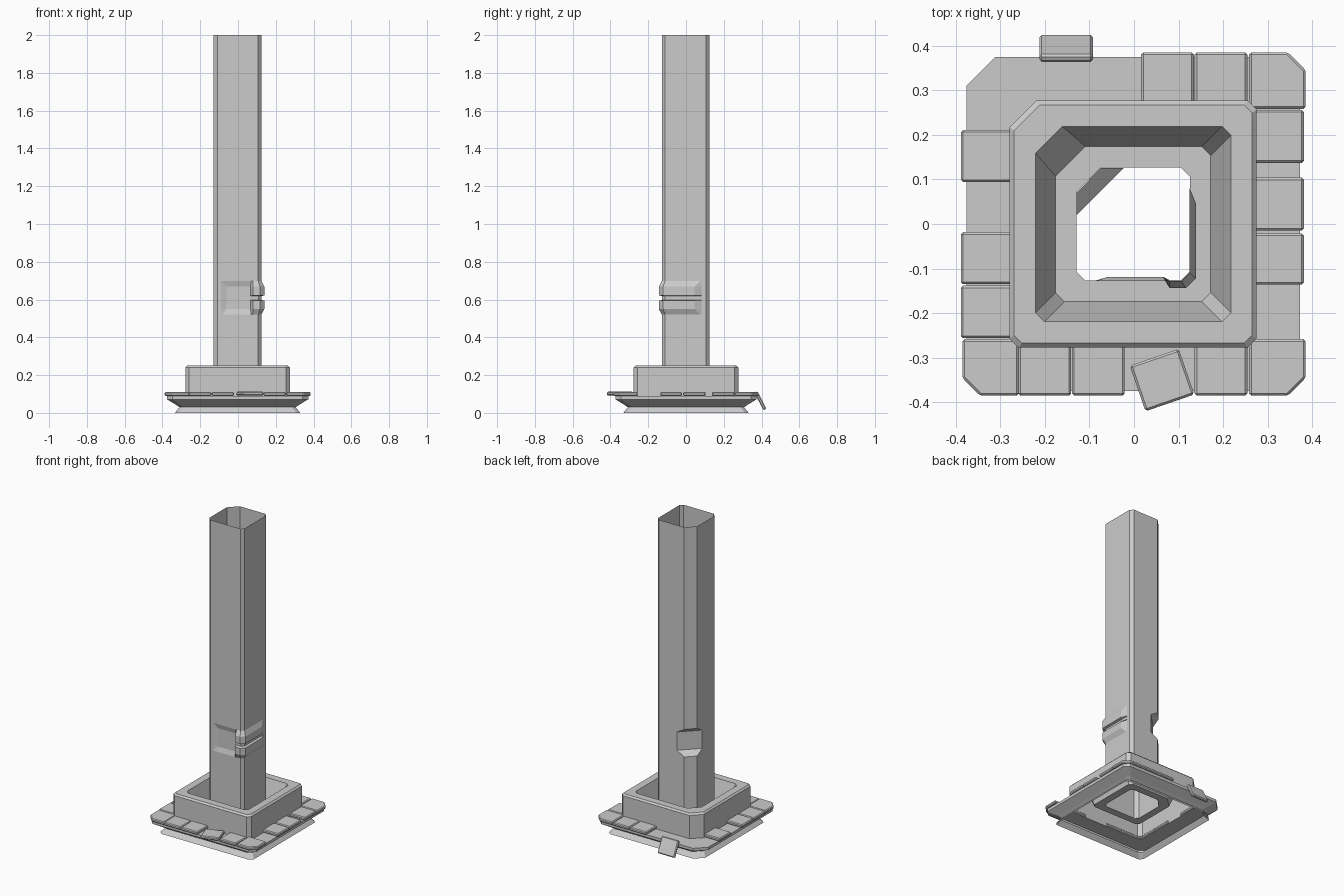
import bpy, bmesh, math
from mathutils import Matrix

if "Cube" in bpy.data.objects:
    bpy.data.objects.remove(bpy.data.objects["Cube"])


def add_object(name, bm):
    mesh = bpy.data.meshes.new(name)
    bm.to_mesh(mesh)
    bm.free()
    ob = bpy.data.objects.new(name, mesh)
    bpy.context.collection.objects.link(ob)
    return ob


def loft(name, rings):
    """Skin a stack of counter-clockwise rings, open at both ends."""
    bm = bmesh.new()
    loops = [[bm.verts.new((x, y, z)) for x, y in pts] for z, pts in rings]
    for a, b in zip(loops, loops[1:]):
        n = len(a)
        for i in range(n):
            j = (i + 1) % n
            bm.faces.new((a[i], a[j], b[j], b[i]))
    return add_object(name, bm)


def square(r, c, big, off=-0.002):
    """Square with cut corners; the back left corner has a bigger cut."""
    pts = [(-r + c, -r), (r - c, -r), (r, -r + c), (r, r - c),
           (r - c, r), (-r + big, r), (-r, r - big), (-r, -r + c)]
    return [(x + off, y) for x, y in pts]


def tile(name, pts, thickness=0.02):
    """Flat slab with its underside at z = 0 and softened edges."""
    bm = bmesh.new()
    face = bm.faces.new([bm.verts.new((x, y, 0)) for x, y in pts])
    ext = bmesh.ops.extrude_face_region(bm, geom=[face])
    top = [v for v in ext["geom"] if isinstance(v, bmesh.types.BMVert)]
    bmesh.ops.translate(bm, vec=(0, 0, thickness), verts=top)
    bmesh.ops.recalc_face_normals(bm, faces=bm.faces)
    ob = add_object(name, bm)
    mod = ob.modifiers.new("soft_edges", "BEVEL")
    mod.width = 0.005
    mod.segments = 1
    return ob


def rect(x0, x1, y0, y1):
    return [(x0, y0), (x1, y0), (x1, y1), (x0, y1)]


# Base: one shell from the foot, over the rim and block, down into the socket
base_profile = [
    (0.0, 0.332, 0.02, 0.05), (0.03, 0.308, 0.02, 0.05),
    (0.042, 0.325, 0.025, 0.055), (0.072, 0.374, 0.03, 0.064),
    (0.09, 0.374, 0.03, 0.064), (0.09, 0.277, 0.02, 0.06),
    (0.24, 0.277, 0.02, 0.06), (0.25, 0.267, 0.018, 0.058),
    (0.25, 0.219, 0.02, 0.06), (0.11, 0.174, 0.02, 0.067),
    (0.11, 0.127, 0.02, 0.055)]
loft("base", [(z, square(r, c, big)) for z, r, c, big in base_profile])

# Shaft cross-sections: plain, damaged (dent, corner lump, chip) and grooved
plain = [(-0.108, -0.128), (-0.09, -0.128), (-0.085, -0.128), (0.07, -0.128),
         (0.08, -0.128), (0.107, -0.128), (0.124, -0.11), (0.124, 0.075),
         (0.124, 0.082), (0.124, 0.107), (0.106, 0.125), (-0.075, 0.125),
         (-0.129, 0.07), (-0.129, -0.108)]
hurt = list(plain)
hurt[2:5] = [(-0.06, -0.119), (0.066, -0.119), (0.08, -0.144)]
hurt[5:8] = [(0.116, -0.144), (0.139, -0.122), (0.139, 0.046)]
hurt[11:13] = [(-0.024, 0.125), (-0.129, 0.02)]
groove = list(hurt)
groove[4:8] = [(0.08, -0.126), (0.108, -0.126), (0.124, -0.11), (0.124, 0.044)]

loft("shaft", [(0.11, plain), (0.52, plain), (0.55, hurt), (0.594, hurt),
               (0.598, groove), (0.618, groove), (0.622, hurt),
               (0.668, hurt), (0.698, plain), (2.0, plain)])

# Straight rim tiles, with gaps where some are missing
IN, OUT, Z = 0.27, 0.385, 0.09
spans = {
    "front": [(-0.26, -0.141), (-0.139, -0.021), (0.136, 0.254)],
    "right": [(-0.136, -0.021), (-0.015, 0.104), (0.137, 0.256)],
    "back": [(0.016, 0.134), (0.136, 0.254)],
    "left": [(-0.256, -0.138), (-0.135, -0.018), (0.094, 0.211)]}
for side, rows in spans.items():
    for i, (a, b) in enumerate(rows):
        pts = {"front": rect(a, b, -OUT, -IN), "back": rect(a, b, IN, OUT),
               "right": rect(IN, 0.381, a, b),
               "left": rect(-0.388, -IN, a, b)}[side]
        tile(f"{side}_tile_{i + 1}", pts).location.z = Z

# Corner tiles (the back left one is missing)
corner = [(0.258, 0.258), (OUT, 0.258), (OUT, 0.345), (0.345, OUT), (0.258, OUT)]
for name, sx, sy in (("front_left", -1, -1), ("front_right", 1, -1),
                     ("back_right", 1, 1)):
    pts = [(x * sx, y * sy) for x, y in corner]
    tile(name + "_corner_tile", pts).location.z = Z

# Loose tile twisted on the front rim
loose = tile("loose_tile", rect(-0.058, 0.058, -0.054, 0.054))
loose.matrix_world = (Matrix.Translation((0.063, -0.35, Z + 0.002))
                      @ Matrix.Rotation(math.radians(19), 4, "Z"))

# Fallen tile hanging off the back rim
fallen = tile("fallen_tile", rect(-0.06, 0.06, -0.052, 0.052), 0.018)
fallen.matrix_world = (Matrix.Translation((-0.152, 0.386, 0.06))
                       @ Matrix.Rotation(math.radians(-63), 4, "X"))
